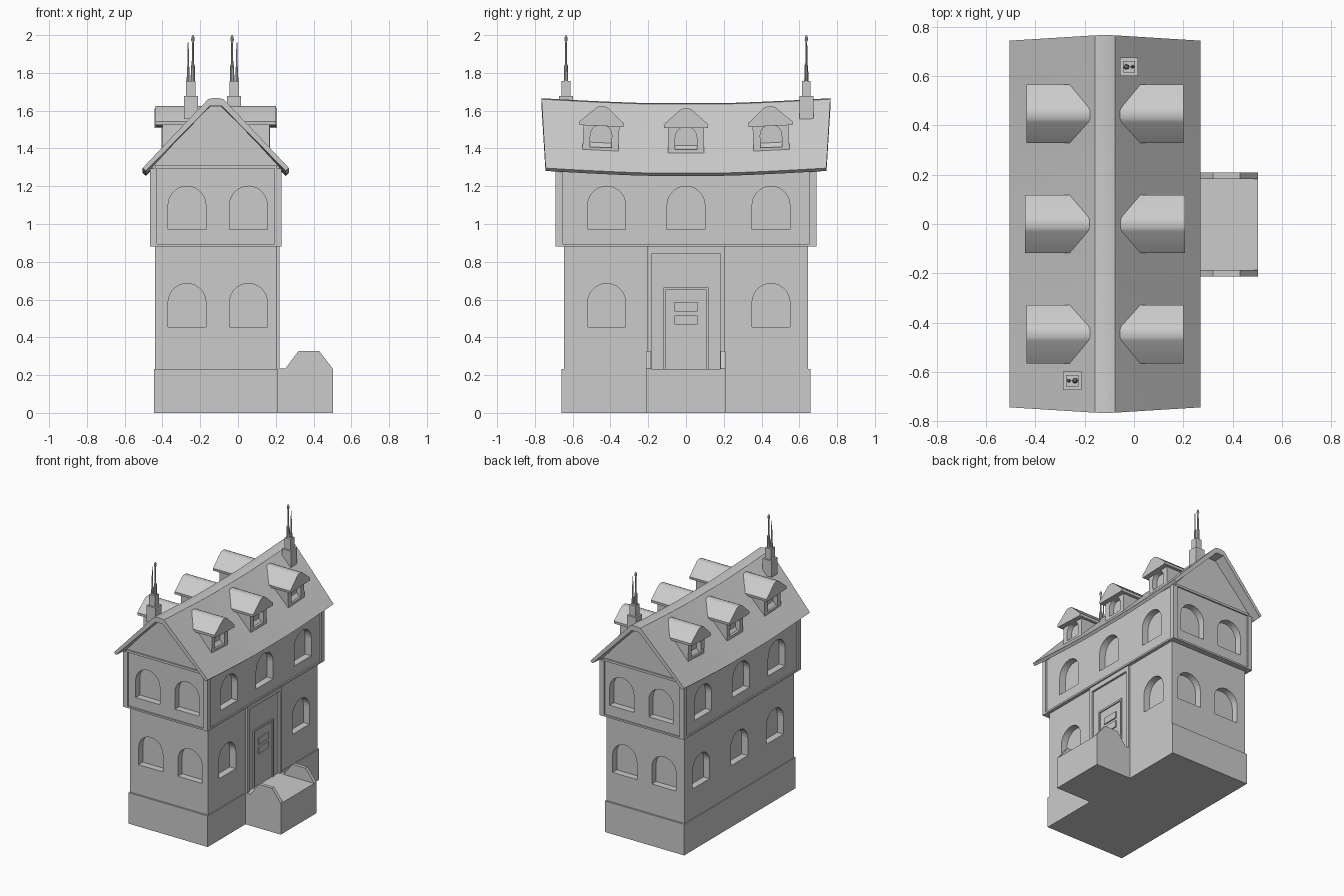
import bpy, bmesh, math
from mathutils import Matrix, Vector

if "Cube" in bpy.data.objects:
    bpy.data.objects.remove(bpy.data.objects["Cube"], do_unlink=True)

stone = bpy.data.materials.new("light_grey")
stone.use_nodes = True
stone.diffuse_color = (0.6, 0.6, 0.6, 1)
stone.node_tree.nodes["Principled BSDF"].inputs["Base Color"].default_value = (0.6, 0.6, 0.6, 1)

CX = -0.1175          # middle of the house across x


def finish(name, bm, smooth=False):
    bmesh.ops.recalc_face_normals(bm, faces=bm.faces[:])
    mesh = bpy.data.meshes.new(name)
    bm.to_mesh(mesh)
    bm.free()
    mesh.materials.append(stone)
    ob = bpy.data.objects.new(name, mesh)
    bpy.context.collection.objects.link(ob)
    if smooth:
        bpy.ops.object.select_all(action='DESELECT')
        bpy.context.view_layer.objects.active = ob
        ob.select_set(True)
        bpy.ops.object.shade_smooth_by_angle(angle=math.radians(30))
    return ob


def add_loft(bm, rings):
    rows = [[bm.verts.new(p) for p in ring] for ring in rings]
    n = len(rows[0])
    for a, b in zip(rows, rows[1:]):
        for i in range(n):
            j = (i + 1) % n
            bm.faces.new((a[i], a[j], b[j], b[i]))
    bm.faces.new(rows[0])
    bm.faces.new(rows[-1][::-1])


def add_prism(bm, pts, axis, t0, t1):
    """Extrude (u, z) points along x or y."""
    add_loft(bm, [[(t, u, z) if axis == 'x' else (u, t, z) for u, z in pts] for t in (t0, t1)])


def add_box(bm, x0, x1, y0, y1, z0, z1):
    add_prism(bm, [(x0, z0), (x1, z0), (x1, z1), (x0, z1)], 'y', y0, y1)


def box(name, *bounds):
    bm = bmesh.new()
    add_box(bm, *bounds)
    return finish(name, bm)


def arch(u, z, r, spring):
    pts = [(u - r, z), (u + r, z)]
    return pts + [(u + r * math.cos(a), spring + r * math.sin(a))
                  for a in (math.pi * i / 14 for i in range(15))]


def cut(ob, bm):
    """Subtract the cutter from the object and discard it."""
    cutter = finish("window_cutter", bm)
    cutter.hide_render = True
    mod = ob.modifiers.new("windows", 'BOOLEAN')
    mod.object = cutter
    mod.solver = 'EXACT'
    bpy.context.view_layer.objects.active = ob
    bpy.ops.object.modifier_apply(modifier=mod.name)
    bpy.data.objects.remove(cutter, do_unlink=True)


def cut_windows(ob, half_x, half_y, z, door_side):
    """Arched recesses on all four walls of a storey."""
    bm = bmesh.new()
    depth = 0.05
    for s in (-1, 1):
        for u in (-0.27, 0.055):
            add_prism(bm, arch(u, z, 0.1, z + 0.13), 'y',
                      s * (half_y - depth), s * (half_y + depth))
        for u in (-0.42, 0, 0.45):
            if u == 0 and s == 1 and door_side:
                continue
            add_prism(bm, arch(u, z, 0.1, z + 0.13), 'x',
                      CX + s * (half_x - depth), CX + s * (half_x + depth))
    cut(ob, bm)


# Plinth and lower storey
box("plinth", CX - 0.328, CX + 0.328, -0.658, 0.658, 0, 0.232)
lower = box("lower_storey", CX - 0.323, CX + 0.323, -0.645, 0.645, 0.2, 0.89)
cut_windows(lower, 0.323, 0.645, 0.455, True)

# Upper storey with gables
half = [(0.338, 0.882), (0.338, 1.3), (0.04, 1.625)]
section = [(CX + x, z) for x, z in half] + [(CX - x, z) for x, z in half[::-1]]
bm = bmesh.new()
add_prism(bm, section, 'y', -0.68, 0.68)
upper = finish("upper_storey", bm)
cut_windows(upper, 0.338, 0.68, 0.97, False)

# Timber frame around the upper storey
bm = bmesh.new()
for sx in (-1, 1):
    for sy in (-1, 1):
        xs = sorted((CX + sx * 0.312, CX + sx * 0.348))
        ys = sorted((sy * 0.655, sy * 0.69))
        add_box(bm, *xs, *ys, 0.88, 1.295)
    xs = sorted((CX + sx * 0.325, CX + sx * 0.348))
    add_box(bm, *xs, -0.66, 0.66, 0.88, 0.893)
    ys = sorted((sx * 0.665, sx * 0.69))
    add_box(bm, CX - 0.32, CX + 0.32, *ys, 0.88, 0.893)
    add_box(bm, CX - 0.32, CX + 0.32, *ys, 1.295, 1.312)
finish("timber_frame", bm)

# Sagging main roof
top = [(0.3875, 0), (0.21, 0.188), (0.04, 0.365), (0.015, 0.37)]
under = [(-0.03, 0.33), (-0.37, -0.015)]
outline = top + [(-x, z) for x, z in top[::-1]] + under + [(0.37, -0.015), (0.03, 0.33)]
outline = outline[:8] + [under[1], under[0], (0.03, 0.33), (0.37, -0.015)]
rings = []
for i in range(-8, 9):
    t = i / 8
    lift = 0.026 * max(0, (abs(t) - 0.25) / 0.75) ** 1.3
    rings.append([(CX + x, t * (0.767 - 0.024 * abs(x) / 0.3875), 1.27 + z + lift)
                  for x, z in outline])
bm = bmesh.new()
add_loft(bm, rings)
finish("main_roof", bm, True)

# Dormers, three on each slope
for s, side in ((1, "left"), (-1, "right")):
    for k in (-1, 0, 1):
        out = 0.0 if k else 0.005
        body = box("dormer_body_" + side, *sorted((s * 0.1, s * 0.283)), -0.095, 0.095, 1.362, 1.515)
        bm = bmesh.new()
        add_prism(bm, arch(0, 1.395, 0.057, 1.458), 'x', s * 0.245, s * 0.33)
        cut(body, bm)
        bm = bmesh.new()
        add_prism(bm, [(-0.116, 1.508), (0.116, 1.508), (0.118, 1.527), (0.03, 1.605), (0.015, 1.612),
                       (-0.015, 1.612), (-0.03, 1.605), (-0.118, 1.527)],
                  'x', s * 0.04, s * 0.319)
        roof = finish("dormer_roof_" + side, bm, True)
        pivot = Vector((0, 0, 1.45))
        move = (Matrix.Translation(pivot + Vector((CX + s * out, k * 0.45, 0.011 * abs(k))))
                @ Matrix.Rotation(math.radians(2.5 * k), 4, 'X') @ Matrix.Translation(-pivot))
        for ob in (body, roof):
            ob.data.transform(move)

# Door surround and door
FX = CX + 0.323
bm = bmesh.new()
for s in (-1, 1):
    add_box(bm, FX - 0.01, FX + 0.015, *sorted((s * 0.18, s * 0.205)), 0.23, 0.88)
add_box(bm, FX - 0.01, FX + 0.015, -0.18, 0.18, 0.845, 0.88)
finish("door_surround", bm)
bm = bmesh.new()
for s in (-1, 1):
    add_box(bm, FX - 0.01, FX + 0.009, *sorted((s * 0.108, s * 0.12)), 0.23, 0.664)
add_box(bm, FX - 0.01, FX + 0.009, -0.108, 0.108, 0.65, 0.664)
finish("door_frame", bm)
for i, z in enumerate((0.468, 0.538)):
    box("door_panel_%d" % (i + 1), FX - 0.01, FX + 0.009, -0.06, 0.06, z, z + 0.048)

# Porch with two parapets
box("porch", 0.2, 0.502, -0.21, 0.205, 0, 0.232)
for y0, name in ((-0.212, "right"), (0.182, "left")):
    bm = bmesh.new()
    add_prism(bm, [(0.2, 0), (0.502, 0), (0.502, 0.234), (0.43, 0.327), (0.32, 0.327), (0.25, 0.234),
                   (0.2, 0.234)], 'y', y0, y0 + 0.026)
    finish("porch_parapet_" + name, bm)


# Chimneys with two pipes each
def pipe(bm, x, y, profile):
    rings = [[(x + r * math.cos(a), y + r * math.sin(a), z)
              for a in (math.tau * i / 10 for i in range(10))] for r, z in profile]
    add_loft(bm, rings)


for name, x, y, s in (("front", -0.25, -0.635, 1), ("back", -0.02, 0.637, -1)):
    bm = bmesh.new()
    add_box(bm, x - 0.037, x + 0.037, y - 0.037, y + 0.037, 1.555, 1.677)
    add_box(bm, x - 0.025, x + 0.025, y - 0.023, y + 0.023, 1.67, 1.757)
    finish("chimney_" + name, bm)
    bm = bmesh.new()
    pipe(bm, x + s * 0.011, y, [(0.012, 1.75), (0.01, 1.84), (0.006, 1.845), (0.005, 1.965),
                                (0.009, 1.972), (0.008, 1.988), (0.003, 2.0)])
    pipe(bm, x - s * 0.014, y, [(0.008, 1.75), (0.006, 1.83), (0.004, 1.835), (0.003, 1.96)])
    finish("chimney_pipes_" + name, bm, True)
